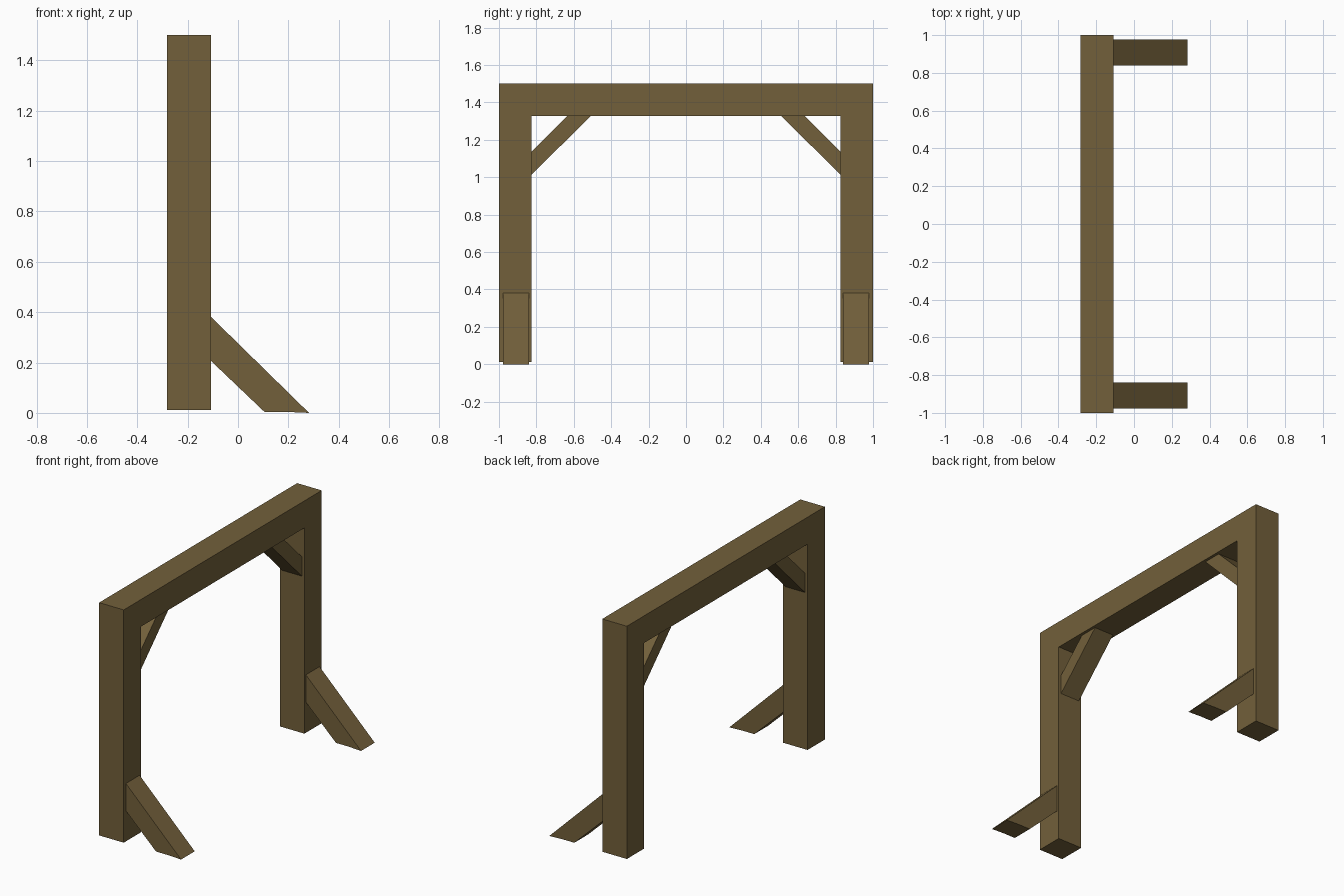
import bpy
import bmesh
from mathutils import Vector

if "Cube" in bpy.data.objects:
    bpy.data.objects.remove(bpy.data.objects["Cube"])

wood = bpy.data.materials.new("wood")
wood.diffuse_color = (0.17, 0.117, 0.043, 1)
wood.use_nodes = True
wood.node_tree.nodes["Principled BSDF"].inputs["Base Color"].default_value = wood.diffuse_color


def extrude_profile(name, points, axis, start, end):
    """Extrude a 2D profile along x (points are y, z) or y (points are x, z)."""
    bm = bmesh.new()
    place = (lambda a, b: (start, a, b)) if axis == 0 else (lambda a, b: (a, start, b))
    face = bm.faces.new([bm.verts.new(place(a, b)) for a, b in points])
    result = bmesh.ops.extrude_face_region(bm, geom=[face])
    offset = Vector((0, 0, 0))
    offset[axis] = end - start
    moved = [v for v in result["geom"] if isinstance(v, bmesh.types.BMVert)]
    bmesh.ops.translate(bm, verts=moved, vec=offset)
    bmesh.ops.recalc_face_normals(bm, faces=bm.faces)
    mesh = bpy.data.meshes.new(name)
    bm.to_mesh(mesh)
    bm.free()
    mesh.materials.append(wood)
    obj = bpy.data.objects.new(name, mesh)
    bpy.context.collection.objects.link(obj)
    return obj


# Main arch: two square posts joined by a top beam
extrude_profile("post_and_beam_frame",
                [(-1, 0.012), (-0.825, 0.012), (-0.825, 1.327), (0.825, 1.327),
                 (0.825, 0.012), (1, 0.012), (1, 1.5), (-1, 1.5)],
                0, -0.282, -0.108)

for side, s in (("left", -1), ("right", 1)):
    # Diagonal braces in the upper corners
    extrude_profile(side + "_corner_brace",
                    [(s * 0.825, 1.014), (s * 0.825, 1.138),
                     (s * 0.634, 1.327), (s * 0.51, 1.327)],
                    0, -0.264, -0.126)
    # Slanted ground struts at the foot of each post
    extrude_profile(side + "_ground_strut",
                    [(-0.108, 0.382), (-0.108, 0.207), (0.105, 0.004),
                     (0.19, 0.004), (0.282, 0.0)],
                    1, s * 0.84, s * 0.978)
